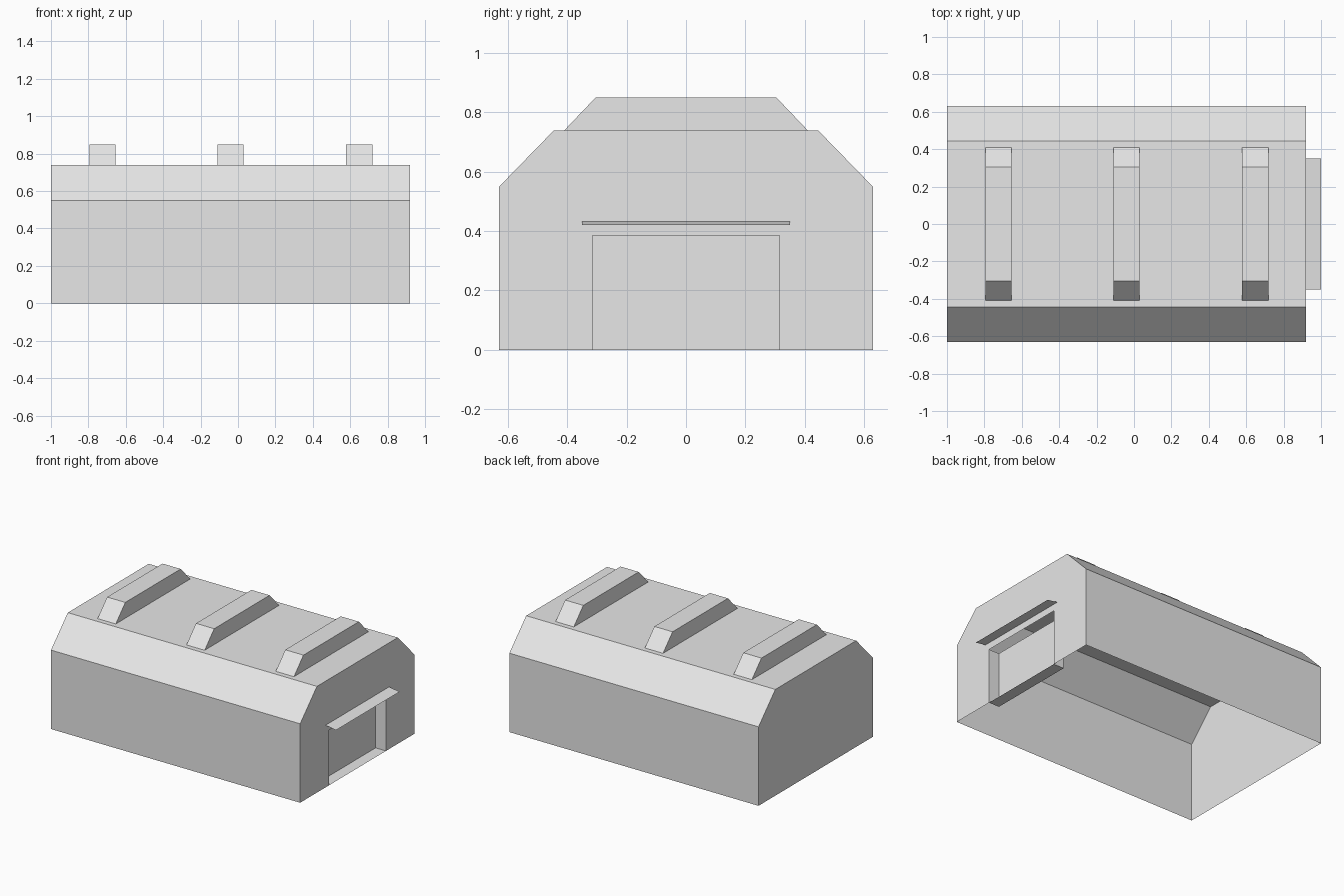
import bpy
import bmesh

cube = bpy.data.objects.get("Cube")
if cube:
    bpy.data.objects.remove(cube, do_unlink=True)

grey = bpy.data.materials.new("light_grey")
grey.use_nodes = True
color = (0.8, 0.8, 0.8, 1)
grey.diffuse_color = color
grey.node_tree.nodes["Principled BSDF"].inputs["Base Color"].default_value = color


def finish(name, bm):
    mesh = bpy.data.meshes.new(name)
    bm.to_mesh(mesh)
    bm.free()
    mesh.materials.append(grey)
    bpy.context.collection.objects.link(bpy.data.objects.new(name, mesh))


def sweep(name, chain, x0, x1, high_cap=True, notch=()):
    """Sweep an open (y, z) chain along x; the low end is always capped."""
    bm = bmesh.new()
    low = [bm.verts.new((x0, y, z)) for y, z in chain]
    high = [bm.verts.new((x1, y, z)) for y, z in chain]
    for i in range(len(chain) - 1):
        bm.faces.new((high[i], low[i], low[i + 1], high[i + 1]))
    bm.faces.new(low[::-1])
    if high_cap:
        bm.faces.new(high + [bm.verts.new((x1, y, z)) for y, z in notch])
    finish(name, bm)


def mirrored(half):
    """Complete a half profile across y = 0."""
    return half + [(-y, z) for y, z in reversed(half)]


END = 0.92
DOOR_W, DOOR_H, DOOR_DEPTH = 0.315, 0.385, 0.08
opening = mirrored([(DOOR_W, 0), (DOOR_W, DOOR_H)])

# Hollow building shell, open underneath, with a doorway cut in one gable
sweep("building_shell", mirrored([(0.63, 0), (0.63, 0.55), (0.445, 0.74)]),
      -1, END, notch=opening[::-1])

# Recessed doorway: jambs, sill and door panel, open at the top
sweep("doorway", mirrored([(DOOR_W, DOOR_H), (DOOR_W, 0)]),
      END - DOOR_DEPTH, END, high_cap=False)

# Roof ribs with sloped ends
for i, x in enumerate((-0.725, -0.04, 0.648)):
    sweep(f"roof_rib_{i + 1}", mirrored([(0.41, 0.74), (0.305, 0.85)]),
          x - 0.07, x + 0.07)

# Thin sloping awning over the door
bm = bmesh.new()
corners = ((END, -0.35, 0.433), (1, -0.35, 0.42), (1, 0.35, 0.42), (END, 0.35, 0.433))
bm.faces.new([bm.verts.new(c) for c in corners])
finish("door_awning", bm)
